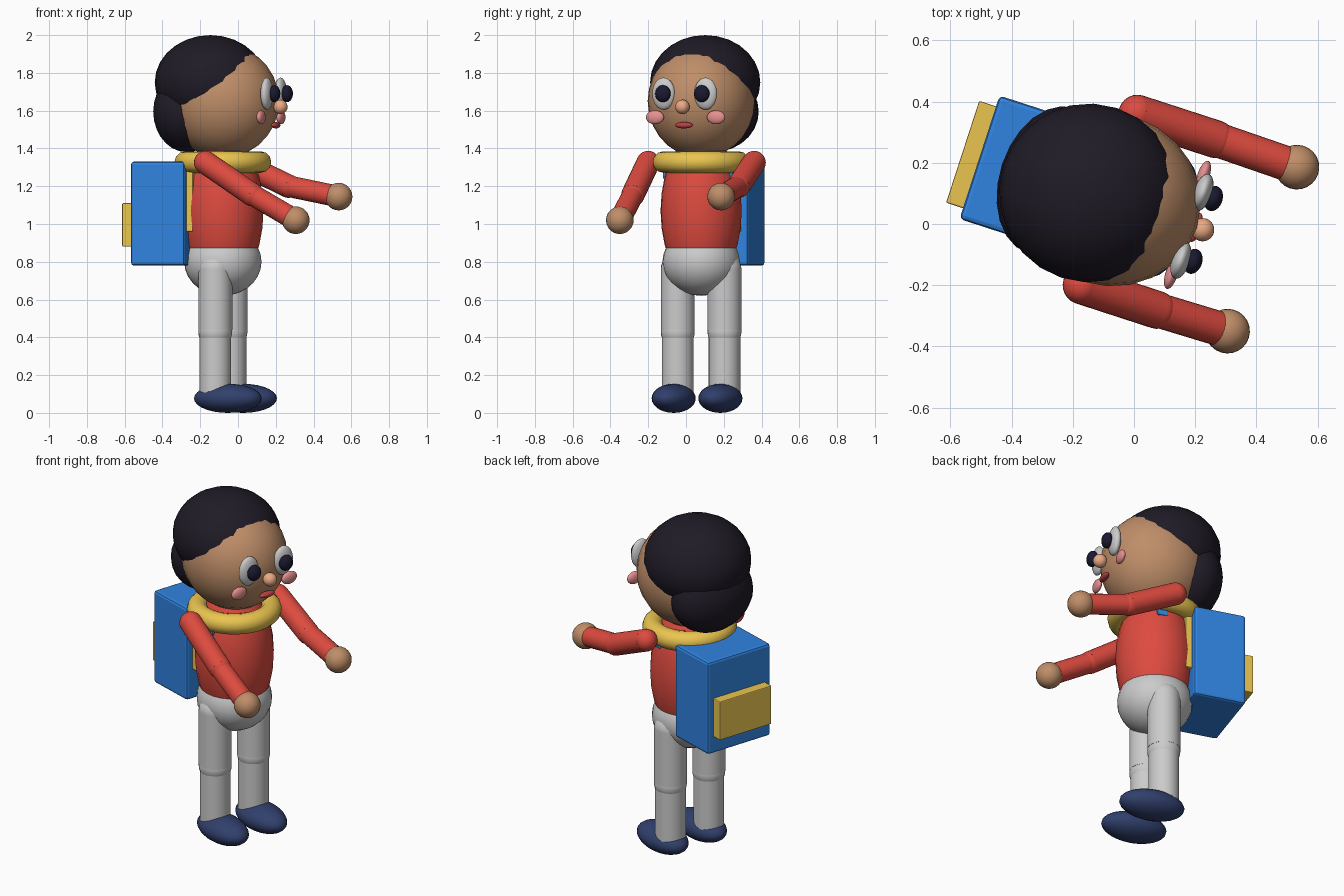
import bpy, math
from mathutils import Matrix, Vector

if "Cube" in bpy.data.objects:
    bpy.data.objects.remove(bpy.data.objects["Cube"])

# Figure frame: local +x is forward, +y is its left; turned and shifted into place
FRAME = Matrix.Translation((-0.08, 0.08, 0)) @ Matrix.Rotation(math.radians(-18), 4, 'Z')


def material(name, rgb):
    m = bpy.data.materials.new(name)
    m.diffuse_color = (*rgb, 1)
    m.use_nodes = True
    m.node_tree.nodes["Principled BSDF"].inputs["Base Color"].default_value = m.diffuse_color
    return m


RED = material("red", (0.73, 0.07, 0.05))
BLUE = material("blue", (0.03, 0.23, 0.75))
YELLOW = material("yellow", (0.83, 0.56, 0.08))
SKIN = material("skin", (0.52, 0.27, 0.14))
NOSE = material("nose", (0.83, 0.40, 0.23))
PINK = material("pink", (0.80, 0.28, 0.28))
LIP = material("lip", (0.50, 0.05, 0.05))
HAIR = material("hair", (0.014, 0.011, 0.02))
PUPIL = material("pupil", (0.01, 0.01, 0.03))
NAVY = material("navy", (0.03, 0.05, 0.15))


def finish(name, local, mat, smooth=True):
    ob = bpy.context.object
    ob.name = name
    ob.data.transform(FRAME @ local)
    if mat:
        ob.data.materials.append(mat)
    if smooth:
        bpy.ops.object.shade_smooth_by_angle(angle=math.radians(40))
    return ob


def ball(name, loc, radii, mat=None):
    bpy.ops.mesh.primitive_uv_sphere_add(segments=24, ring_count=14, radius=1)
    return finish(name, Matrix.Translation(loc) @ Matrix.Diagonal((*radii, 1)), mat)


def limb(name, a, b, r, mat=None):
    a, b = Vector(a), Vector(b)
    d = b - a
    bpy.ops.mesh.primitive_cylinder_add(vertices=24, radius=r, depth=d.length)
    turn = d.to_track_quat('Z', 'Y').to_matrix().to_4x4()
    return finish(name, Matrix.Translation((a + b) / 2) @ turn, mat)


def box(name, loc, half, mat, bevel=0.012):
    bpy.ops.mesh.primitive_cube_add(size=2)
    ob = finish(name, Matrix.Translation(loc) @ Matrix.Diagonal((*half, 1)), mat, False)
    mod = ob.modifiers.new("bevel", 'BEVEL')
    mod.width, mod.segments = bevel, 2
    return ob


# Trunk
ball("shirt", (0, 0, 1.07), (0.215, 0.215, 0.41), RED)
ball("trouser_seat", (0, 0, 0.80), (0.205, 0.205, 0.18))
bpy.ops.mesh.primitive_torus_add(major_segments=32, minor_segments=12,
                                 major_radius=0.20, minor_radius=0.057)
finish("scarf", Matrix.Translation((0, 0, 1.328)), YELLOW)

# Head and hair
ball("head", (0, 0, 1.65), (0.30, 0.282, 0.30), SKIN)
ball("hair_cap", (-0.07, 0, 1.75), (0.295, 0.292, 0.25), HAIR)
ball("back_hair", (-0.20, 0, 1.595), (0.17, 0.25, 0.215), HAIR)
ball("nose", (0.32, 0, 1.62), (0.038, 0.038, 0.038), NOSE)
ball("mouth", (0.295, 0, 1.523), (0.02, 0.05, 0.017), LIP)

# Paired parts; arms hang at different heights
for side, s, elbow, hand in (
        ("left", 1, (0.27, 1.20), (0.55, 1.145)),
        ("right", -1, (0.26, 1.155), (0.50, 1.02))):
    # Face
    ball(side + "_eye", (0.283, s * 0.117, 1.69), (0.03, 0.063, 0.085))
    ball(side + "_pupil", (0.322, s * 0.108, 1.69), (0.03, 0.042, 0.045), PUPIL)
    ball(side + "_cheek", (0.268, s * 0.17, 1.565), (0.02, 0.05, 0.037), PINK)
    # Arm
    sh = (0, s * 0.295, 1.325)
    el = (elbow[0], s * 0.295, elbow[1])
    ha = (hand[0], s * 0.29, hand[1])
    ball(side + "_shoulder", sh, (0.062,) * 3, RED)
    limb(side + "_upper_arm", sh, el, 0.062, RED)
    ball(side + "_elbow", el, (0.062,) * 3, RED)
    limb(side + "_forearm", el, ha, 0.057, RED)
    ball(side + "_hand", ha, (0.073,) * 3, SKIN)
    # Leg
    y = s * 0.13
    ball(side + "_hip", (0, y, 0.76), (0.09,) * 3)
    limb(side + "_upper_leg", (0, y, 0.76), (0, y, 0.44), 0.09)
    ball(side + "_knee", (0, y, 0.43), (0.09,) * 3)
    limb(side + "_lower_leg", (0, y, 0.43), (0, y, 0.09), 0.084)
    ball(side + "_shoe", (0.07, y, 0.077), (0.186, 0.107, 0.077), NAVY)
    # Backpack straps
    box(side + "_strap", (-0.13, s * 0.14, 1.13), (0.02, 0.035, 0.17), YELLOW, 0.005)
    box(side + "_strap_tab", (0.03, s * 0.165, 1.265), (0.03, 0.03, 0.025), BLUE, 0.005)

# Backpack
box("backpack", (-0.297, 0, 1.055), (0.15, 0.212, 0.275), BLUE, 0.015)
box("backpack_pocket", (-0.47, 0, 0.995), (0.035, 0.175, 0.115), YELLOW, 0.005)
